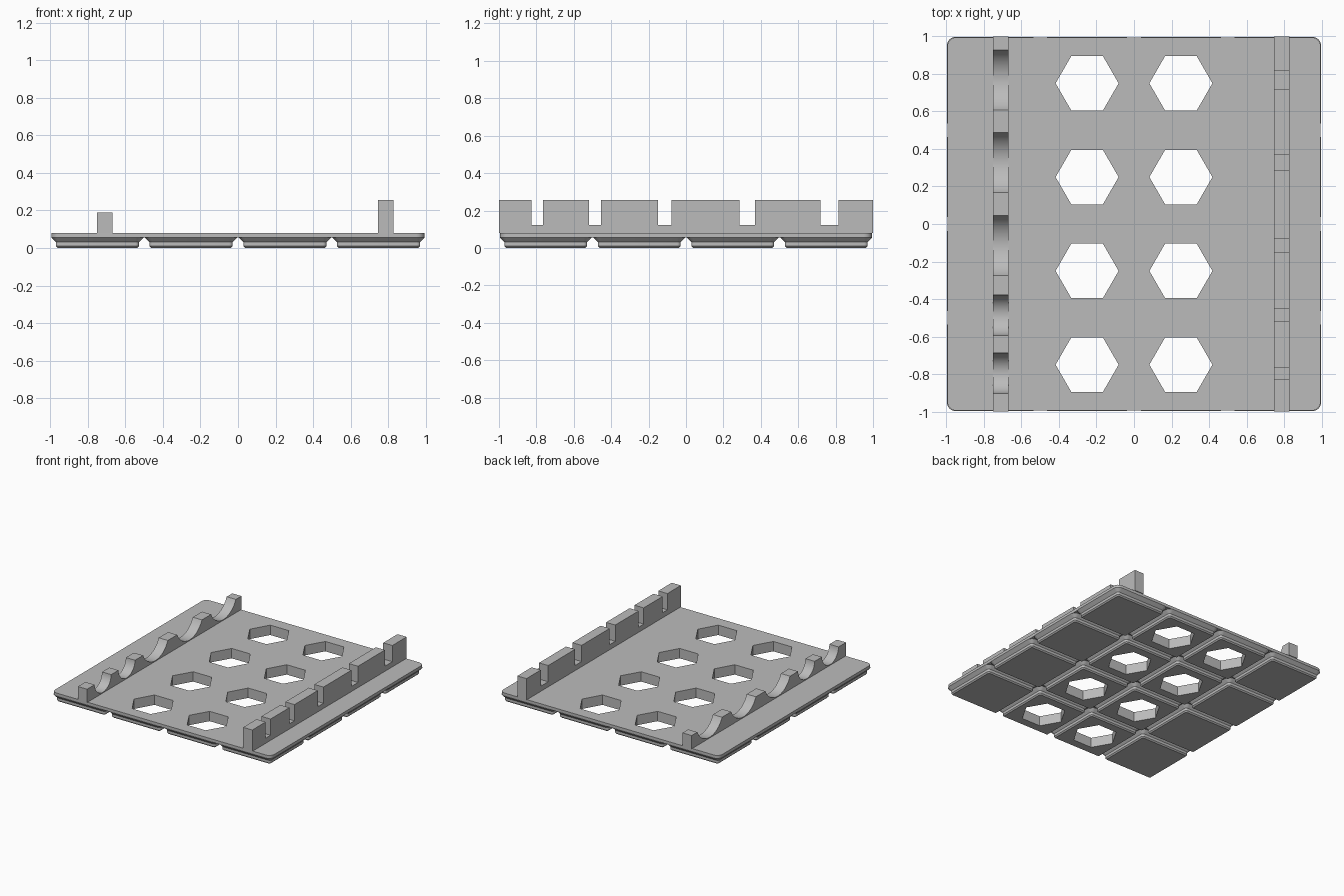
import bpy, bmesh
from math import sin, cos, pi, asin, sqrt

cube = bpy.data.objects.get("Cube")
if cube:
    bpy.data.objects.remove(cube, do_unlink=True)

MM = 2 / 168            # one grid cell is 42 of these
CELL = 42 * MM
BASE_Z = 4.75 * MM      # underside of the plate
TOP_Z = 0.081           # upper side of the plate

grey = bpy.data.materials.new("plain grey")
grey.use_nodes = True
colour = (0.5, 0.5, 0.5, 1)
grey.diffuse_color = colour
grey.node_tree.nodes["Principled BSDF"].inputs["Base Color"].default_value = colour


def finish(bm, name):
    bmesh.ops.recalc_face_normals(bm, faces=bm.faces)
    mesh = bpy.data.meshes.new(name)
    bm.to_mesh(mesh)
    bm.free()
    mesh.materials.append(grey)
    obj = bpy.data.objects.new(name, mesh)
    bpy.context.collection.objects.link(obj)
    return obj


def activate(obj):
    bpy.ops.object.select_all(action='DESELECT')
    obj.select_set(True)
    bpy.context.view_layer.objects.active = obj


def rounded_square(half, radius, steps=6):
    pts = []
    for corner, (sx, sy) in enumerate([(1, 1), (-1, 1), (-1, -1), (1, -1)]):
        for i in range(steps + 1):
            a = (corner + i / steps) * pi / 2
            pts.append((sx * (half - radius) + radius * cos(a),
                        sy * (half - radius) + radius * sin(a)))
    return pts


def loft(bm, rings, cx=0, cy=0):
    """Skin closed outlines given as (points, z), capping both ends."""
    loops = [[bm.verts.new((x + cx, y + cy, z)) for x, y in pts] for pts, z in rings]
    n = len(loops[0])
    for lo, hi in zip(loops, loops[1:]):
        for i in range(n):
            bm.faces.new((lo[i], lo[(i + 1) % n], hi[(i + 1) % n], hi[i]))
    bm.faces.new(loops[0][::-1])
    bm.faces.new(loops[-1])


def rail(name, x0, x1, profile):
    """Extrude a (y, z) outline across the rail thickness."""
    bm = bmesh.new()
    face = bm.faces.new([bm.verts.new((x0, y, z)) for y, z in profile])
    out = bmesh.ops.extrude_face_region(bm, geom=[face])["geom"]
    moved = [g for g in out if isinstance(g, bmesh.types.BMVert)]
    bmesh.ops.translate(bm, verts=moved, vec=(x1 - x0, 0, 0))
    return finish(bm, name)


# Plate
bm = bmesh.new()
outline = rounded_square(2 * CELL - 0.25 * MM * 2, 3.75 * MM)
loft(bm, [(outline, BASE_Z), (outline, TOP_Z)])
plate = finish(bm, "plate")

# Stepped feet, one in each grid cell
bm = bmesh.new()
foot = [(rounded_square(17.8 * MM, 0.8 * MM), 0),
        (rounded_square(18.6 * MM, 1.6 * MM), 0.8 * MM),
        (rounded_square(18.6 * MM, 1.6 * MM), 2.6 * MM),
        (rounded_square(20.75 * MM, 3.75 * MM), BASE_Z)]
for i in range(4):
    for j in range(4):
        loft(bm, foot, (i - 1.5) * CELL, (j - 1.5) * CELL)
feet = finish(bm, "feet")

# Hexagonal holes through the two middle columns
bm = bmesh.new()
hexagon = [(0.168 * cos(k * pi / 3), 0.168 * sin(k * pi / 3)) for k in range(6)]
for i in (1, 2):
    for j in range(4):
        loft(bm, [(hexagon, -0.1), (hexagon, 0.2)], (i - 1.5) * CELL, (j - 1.5) * CELL)
cutter = finish(bm, "hole_cutter")
cutter.hide_render = True
for obj in (plate, feet):
    mod = obj.modifiers.new("holes", 'BOOLEAN')
    mod.operation = 'DIFFERENCE'
    mod.solver = 'EXACT'
    mod.object = cutter
    activate(obj)
    bpy.ops.object.modifier_apply(modifier=mod.name)
bpy.data.objects.remove(cutter, do_unlink=True)

# Tool positions along y: (centre, slot width, cradle half width)
tools = [(-0.795, 0.062, 0.1075), (-0.486, 0.065, 0.1075), (-0.114, 0.072, 0.16),
         (0.328, 0.084, 0.16), (0.767, 0.096, 0.16)]

# Tall rail with square slots
top, floor = 0.256, 0.123
profile = [(-1, TOP_Z), (-1, top)]
for y, w, _ in tools:
    a, b = y - w / 2, y + w / 2
    profile += [(a, top), (a, floor), (b, floor), (b, top)]
profile += [(1, top), (1, TOP_Z)]
slotted_rail = rail("slotted_rail", 0.747, 0.83, profile)

# Low rail with round cradles
top, depth = 0.19, 0.103
profile = [(-1, TOP_Z), (-1, top)]
for y, _, half in tools:
    radius = (half ** 2 + depth ** 2) / (2 * depth)
    sweep = asin(min(1, half / radius))
    for k in range(25):
        a = sweep * (k / 12 - 1)
        profile.append((y + radius * sin(a), top - depth + radius * (1 - cos(a))))
profile += [(1, top), (1, TOP_Z)]
cradle_rail = rail("cradle_rail", -0.752, -0.669, profile)

for obj in (plate, feet, slotted_rail, cradle_rail):
    activate(obj)
    bpy.ops.object.shade_smooth_by_angle(angle=pi / 6)
